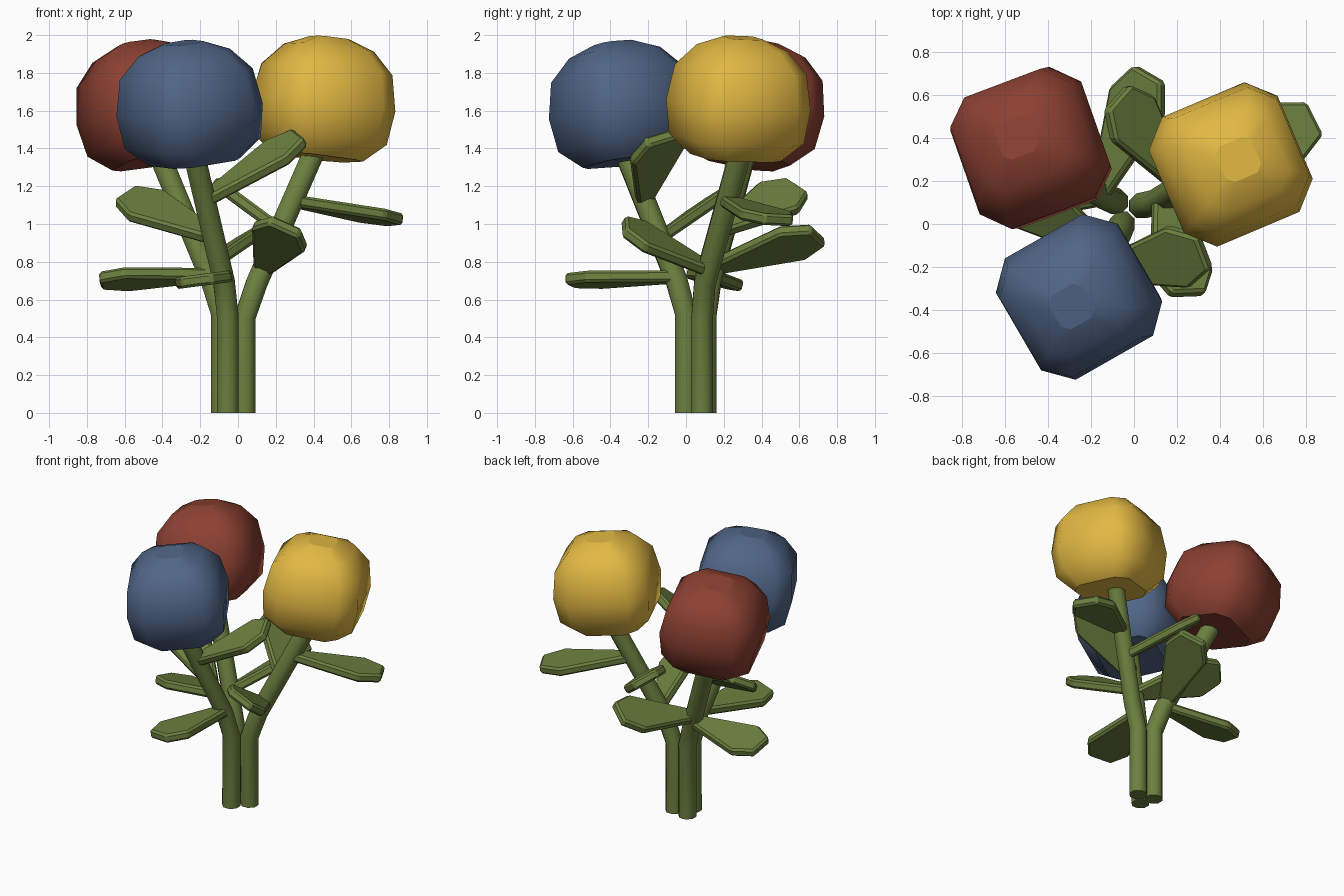
import bpy, bmesh, math
from mathutils import Vector, Matrix

if "Cube" in bpy.data.objects:
    bpy.data.objects.remove(bpy.data.objects["Cube"])


def material(name, rgb):
    m = bpy.data.materials.new(name)
    m.diffuse_color = (*rgb, 1)
    m.use_nodes = True
    m.node_tree.nodes["Principled BSDF"].inputs["Base Color"].default_value = m.diffuse_color
    return m


GREEN = material("leaf green", (0.150, 0.215, 0.050))
RED = material("brick red", (0.262, 0.052, 0.032))
BLUE = material("slate blue", (0.080, 0.130, 0.240))
YELLOW = material("golden yellow", (0.760, 0.480, 0.056))


def loft(name, rings, mat, matrix=Matrix()):
    """Skin a list of equal rings and cap both ends with flat faces."""
    bm = bmesh.new()
    rows = [[bm.verts.new(matrix @ Vector(p)) for p in ring] for ring in rings]
    n = len(rows[0])
    for a, b in zip(rows, rows[1:]):
        for i in range(n):
            j = (i + 1) % n
            bm.faces.new((a[i], a[j], b[j], b[i])).smooth = True
    bm.faces.new(rows[0][::-1])
    bm.faces.new(rows[-1])
    bmesh.ops.recalc_face_normals(bm, faces=bm.faces)
    me = bpy.data.meshes.new(name)
    bm.to_mesh(me)
    bm.free()
    me.materials.append(mat)
    ob = bpy.data.objects.new(name, me)
    bpy.context.collection.objects.link(ob)
    return ob


def stem(name, path, radius=0.062, sides=8):
    """Octagonal tube along a bent path."""
    pts = [Vector(p) for p in path]
    rings = []
    for i, p in enumerate(pts):
        t = (pts[min(i + 1, len(pts) - 1)] - pts[max(i - 1, 0)]).normalized()
        if i == 0:
            t = Vector((0, 0, 1))
        u = Vector((0, 1, 0)).cross(t).normalized()
        v = t.cross(u)
        rings.append([p + radius * (math.cos(a) * u + math.sin(a) * v)
                      for a in [(k + 0.5) * math.tau / sides for k in range(sides)]])
    loft(name, rings, GREEN)
    return (pts[-1] - pts[-2]).normalized()


def leaf(name, base, tip, axis, thick=0.062):
    """Paddle leaf lying square to its stem axis."""
    base, tip = Vector(base), Vector(tip)
    x = tip - base
    length = x.length
    x.normalize()
    y = axis.cross(x).normalized()
    z = x.cross(y)
    half = [(0, 0.045), (0.76 * length, 0.155), (length, 0.085)]
    outline = [(a, -w) for a, w in half] + [(a, w) for a, w in reversed(half)]
    rings = [[base + x * a + y * w + z * h for a, w in outline]
             for h in (-thick / 2, thick / 2)]
    ob = loft(name, rings, GREEN)
    for p in ob.data.polygons:
        p.use_smooth = False
    bev = ob.modifiers.new("soft_edge", 'BEVEL')
    bev.width = 0.014
    bev.segments = 1


# height, half width of the rounded-square bloom
BLOOM = [(-0.32, 0.205), (-0.22, 0.305), (-0.04, 0.328), (0.15, 0.298),
         (0.265, 0.205), (0.318, 0.09)]


def bloom(name, centre, yaw, lean, lean_dir, mat):
    rings = []
    for z, w in BLOOM:
        c = 0.64 * w
        rings.append([(w, -c, z), (w, c, z), (c, w, z), (-c, w, z),
                      (-w, c, z), (-w, -c, z), (-c, -w, z), (c, -w, z)])
    d = math.radians(lean_dir)
    tilt = Matrix.Rotation(math.radians(lean), 4, Vector((-math.sin(d), math.cos(d), 0)))
    spin = Matrix.Rotation(math.radians(yaw), 4, 'Z')
    loft(name, rings, mat, Matrix.Translation(centre) @ tilt @ spin)


# flower: bloom data, stem path, leaves as (base, tip)
FLOWERS = [
    ("yellow", YELLOW, (0.455, 0.28, 1.67), 23, 7, 32,
     [(0.035, 0.085, 0), (0.035, 0.085, 0.5), (0.10, 0.10, 0.69), (0.42, 0.30, 1.42)],
     [((0.30, 0.22, 1.12), (0.84, 0.49, 1.02)),
      ((0.13, 0.12, 0.76), (0.25, -0.33, 0.99)),
      ((0.22, 0.18, 0.97), (-0.08, 0.59, 1.19))]),
    ("blue", BLUE, (-0.26, -0.345, 1.645), 30, 9, 233,
     [(-0.055, 0.0, 0), (-0.055, 0.0, 0.52), (-0.075, -0.05, 0.70), (-0.24, -0.33, 1.4)],
     [((-0.17, -0.22, 1.13), (0.33, -0.13, 1.46)),
      ((-0.12, -0.13, 0.93), (-0.60, 0.18, 1.15)),
      ((-0.07, -0.05, 0.72), (-0.22, -0.62, 0.70))]),
    ("red", RED, (-0.49, 0.36, 1.645), 20, 13, 143,
     [(-0.085, 0.105, 0), (-0.085, 0.105, 0.52), (-0.14, 0.13, 0.70), (-0.43, 0.32, 1.4)],
     [((-0.15, 0.13, 0.73), (-0.73, 0.16, 0.70)),
      ((-0.16, 0.14, 0.77), (0.07, 0.70, 0.94))]),
]

for colour, mat, centre, yaw, lean, lean_dir, path, leaves in FLOWERS:
    bloom(colour + "_bloom", centre, yaw, lean, lean_dir, mat)
    axis = stem(colour + "_stem", path)
    for i, (base, tip) in enumerate(leaves, 1):
        leaf(f"{colour}_leaf_{i}", base, tip, axis)
